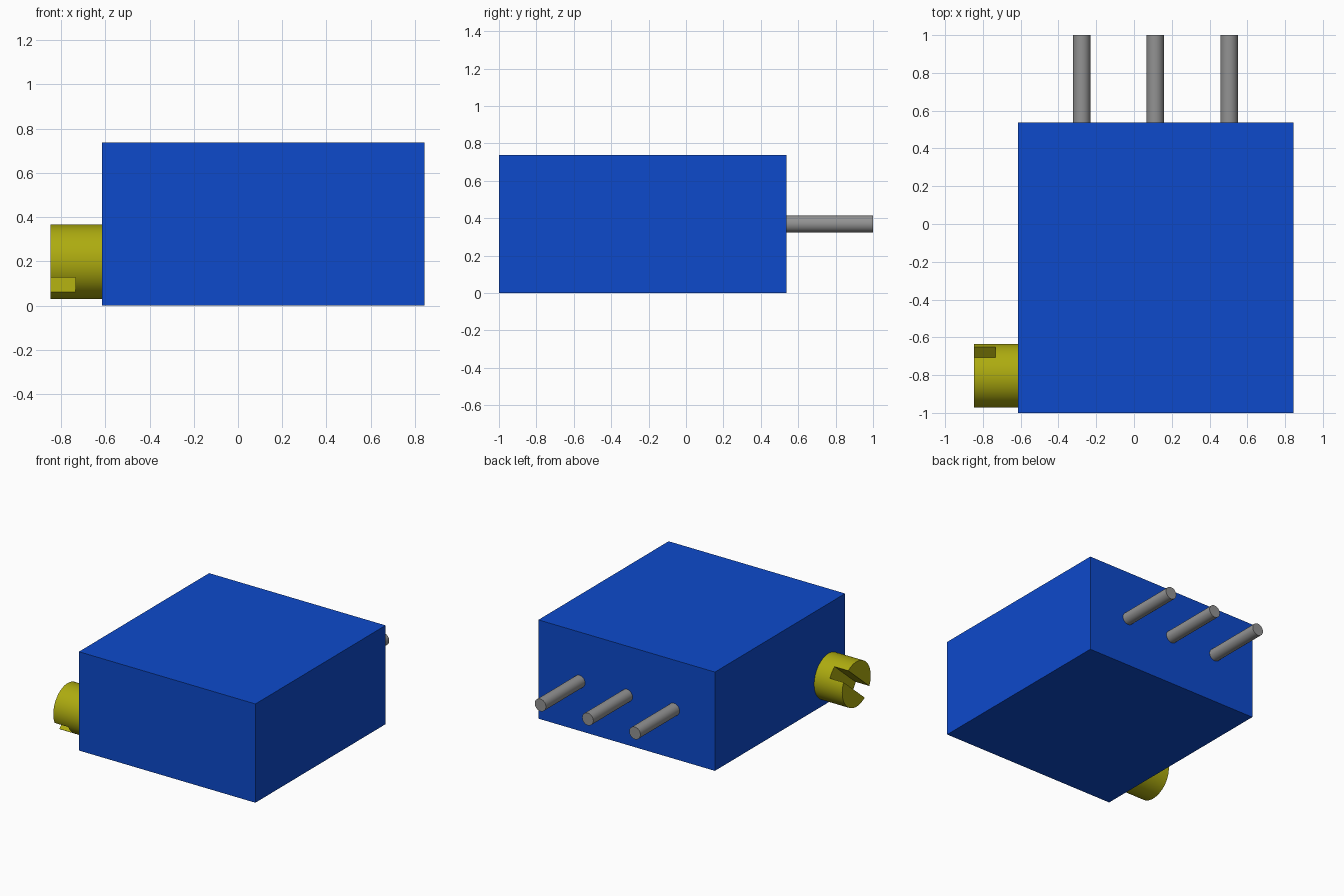
import bpy
import math

if "Cube" in bpy.data.objects:
    bpy.data.objects.remove(bpy.data.objects["Cube"], do_unlink=True)


def material(name, rgb):
    mat = bpy.data.materials.new(name)
    mat.use_nodes = True
    mat.diffuse_color = (*rgb, 1)
    mat.node_tree.nodes["Principled BSDF"].inputs["Base Color"].default_value = (*rgb, 1)
    return mat


BLUE = material("blue plastic", (0.004, 0.068, 0.60))
BRASS = material("brass", (0.42, 0.41, 0.005))
STEEL = material("grey metal", (0.29, 0.29, 0.29))


def finish(name, mat=None):
    obj = bpy.context.object
    obj.name = obj.data.name = name
    bpy.ops.object.transform_apply(location=False, rotation=True, scale=True)
    if mat:
        obj.data.materials.append(mat)
    return obj


def box(name, size, centre, mat=None, rotation=(0, 0, 0)):
    bpy.ops.mesh.primitive_cube_add(size=1, location=centre, rotation=rotation)
    bpy.context.object.scale = size
    return finish(name, mat)


def cylinder(name, radius, length, centre, rotation, mat, sides):
    bpy.ops.mesh.primitive_cylinder_add(vertices=sides, radius=radius, depth=length,
                                        location=centre, rotation=rotation)
    return finish(name, mat)


def smooth(obj):
    bpy.ops.object.select_all(action='DESELECT')
    obj.select_set(True)
    bpy.context.view_layer.objects.active = obj
    bpy.ops.object.shade_smooth_by_angle(angle=math.radians(30))


# Main housing
box("housing", (1.459, 1.537, 0.738), (0.1145, -0.2315, 0.369), BLUE)

# Three terminal pins out of the back
for i, x in enumerate((-0.277, 0.112, 0.504)):
    pin = cylinder(f"pin_{i + 1}", 0.046, 0.50, (x, 0.75, 0.369),
                   (math.pi / 2, 0, 0), STEEL, 32)
    smooth(pin)

# Adjusting screw on the right side, with a tilted screwdriver slot
screw = cylinder("adjusting_screw", 0.168, 0.257, (-0.7185, -0.803, 0.198),
                 (0, math.pi / 2, 0), BRASS, 64)
cutter = box("slot_cutter", (0.213, 0.6, 0.086), (-0.8405, -0.803, 0.198),
             rotation=(math.radians(40), 0, 0))
cutter.hide_render = True

slot = screw.modifiers.new("slot", 'BOOLEAN')
slot.operation = 'DIFFERENCE'
slot.solver = 'EXACT'
slot.object = cutter
bpy.context.view_layer.objects.active = screw
bpy.ops.object.modifier_apply(modifier=slot.name)
bpy.data.objects.remove(cutter, do_unlink=True)
smooth(screw)
